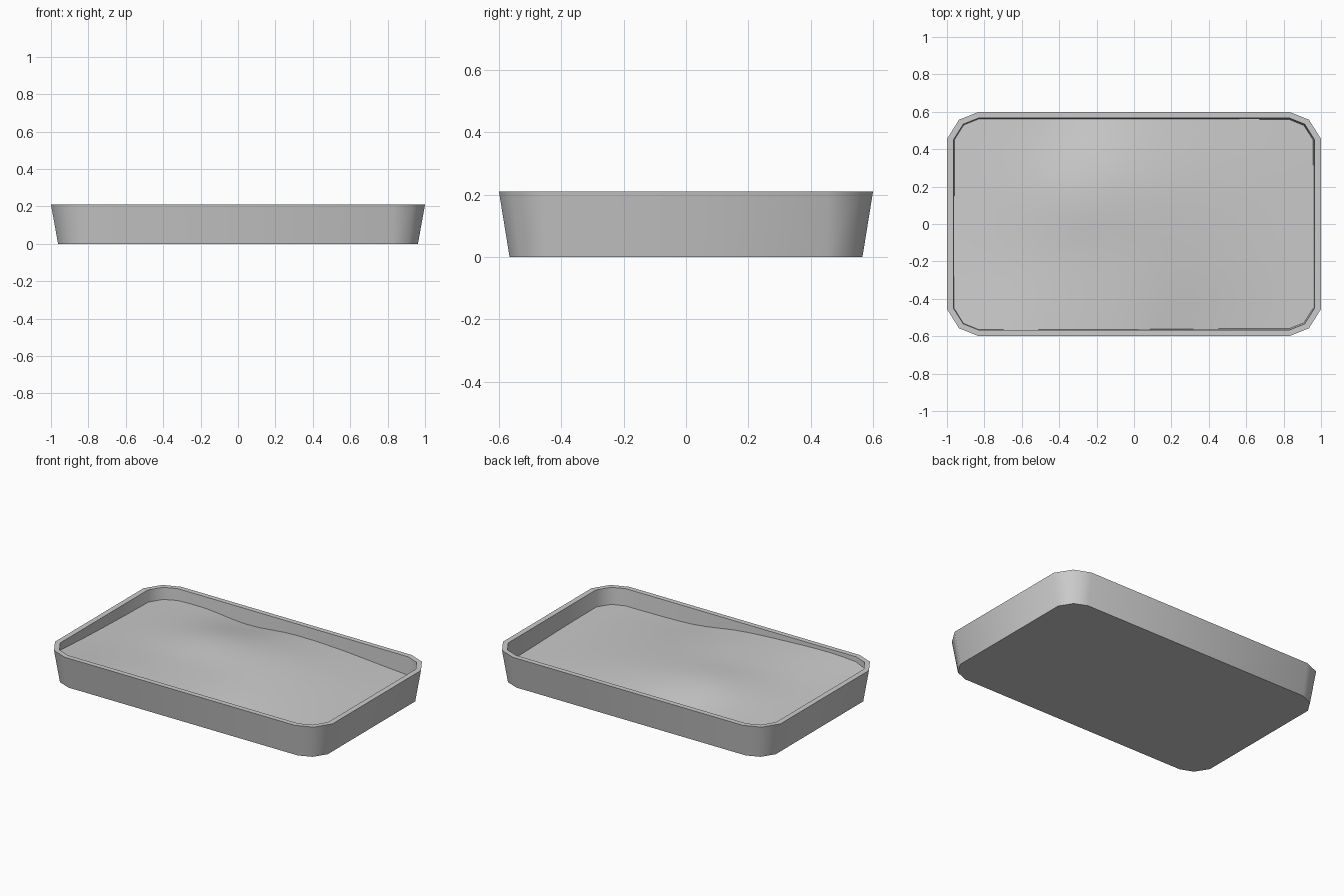
import bpy, bmesh, math

if "Cube" in bpy.data.objects:
    bpy.data.objects.remove(bpy.data.objects["Cube"])


def outline(hx, hy, c=1.0):
    # Rectangle with two-facet corners, counter-clockwise
    corner = [(hx, hy - 0.145 * c), (hx - 0.065 * c, hy - 0.042 * c), (hx - 0.17 * c, hy)]
    pts = []
    for sx, sy in [(1, 1), (-1, 1), (-1, -1), (1, -1)]:
        q = [(x * sx, y * sy) for x, y in corner]
        pts += q if sx * sy > 0 else q[::-1]
    return pts


def finish(bm, name, angle):
    bmesh.ops.recalc_face_normals(bm, faces=bm.faces)
    me = bpy.data.meshes.new(name)
    bm.to_mesh(me)
    bm.free()
    ob = bpy.data.objects.new(name, me)
    bpy.context.collection.objects.link(ob)
    bpy.ops.object.select_all(action='DESELECT')
    ob.select_set(True)
    bpy.context.view_layer.objects.active = ob
    bpy.ops.object.shade_smooth_by_angle(angle=math.radians(angle))
    return ob


def bridge(bm, a, b):
    n = len(a)
    for i in range(n):
        bm.faces.new((a[i], a[(i + 1) % n], b[(i + 1) % n], b[i]))


# Tray: tapered outer wall, flat rim, inner wall and floor
bm = bmesh.new()
loops = [[bm.verts.new((x, y, z)) for x, y in outline(hx, hy, c)]
         for hx, hy, z, c in [(0.962, 0.566, 0, 0.8), (1.0, 0.6, 0.21, 1),
                              (0.965, 0.567, 0.21, 0.8), (0.955, 0.555, 0.03, 0.75)]]
for a, b in zip(loops, loops[1:]):
    bridge(bm, a, b)
bm.faces.new(loops[0])
bm.faces.new(loops[-1])
finish(bm, "tray", 40)

# Loose fill heights on a coarse grid, left to right, rows front to back
ROWS = [[.170, .188, .178, .157, .112, .102, .102],
        [.150, .165, .172, .163, .138, .118, .100],
        [.137, .160, .182, .172, .148, .120, .092],
        [.130, .138, .112, .136, .130, .107, .085]]


def spline(v, t):
    # Catmull-Rom value at t in 0..1 along a list
    n = len(v) - 1
    i = min(int(t * n), n - 1)
    f = t * n - i
    b, c = v[i], v[i + 1]
    a = v[i - 1] if i else 2 * b - c
    d = v[i + 2] if i + 2 <= n else 2 * c - b
    return b + 0.5 * f * (c - a + f * (2 * a - 5 * b + 4 * c - d + f * (3 * (b - c) + d - a)))


def height(x, y):
    u, v = (x + 0.97) / 1.94, (y + 0.57) / 1.14
    return spline([spline(r, u) for r in ROWS], v)


# Fill surface: concentric rings out to the inner wall
edge = []
base = outline(0.966, 0.567, 0.8)
for i, (x0, y0) in enumerate(base):
    x1, y1 = base[(i + 1) % len(base)]
    n = max(1, round(math.hypot(x1 - x0, y1 - y0) / 0.1))
    edge += [(x0 + (x1 - x0) * k / n, y0 + (y1 - y0) * k / n) for k in range(n)]
bm = bmesh.new()
RINGS = 10
prev = None
for r in range(RINGS, 0, -1):
    t = r / RINGS
    ring = [bm.verts.new((x * t, y * t, height(x * t, y * t))) for x, y in edge]
    if prev:
        bridge(bm, prev, ring)
    prev = ring
hub = bm.verts.new((0, 0, height(0, 0)))
for i in range(len(prev)):
    bm.faces.new((prev[i], prev[(i + 1) % len(prev)], hub))
finish(bm, "loose_fill", 60)
